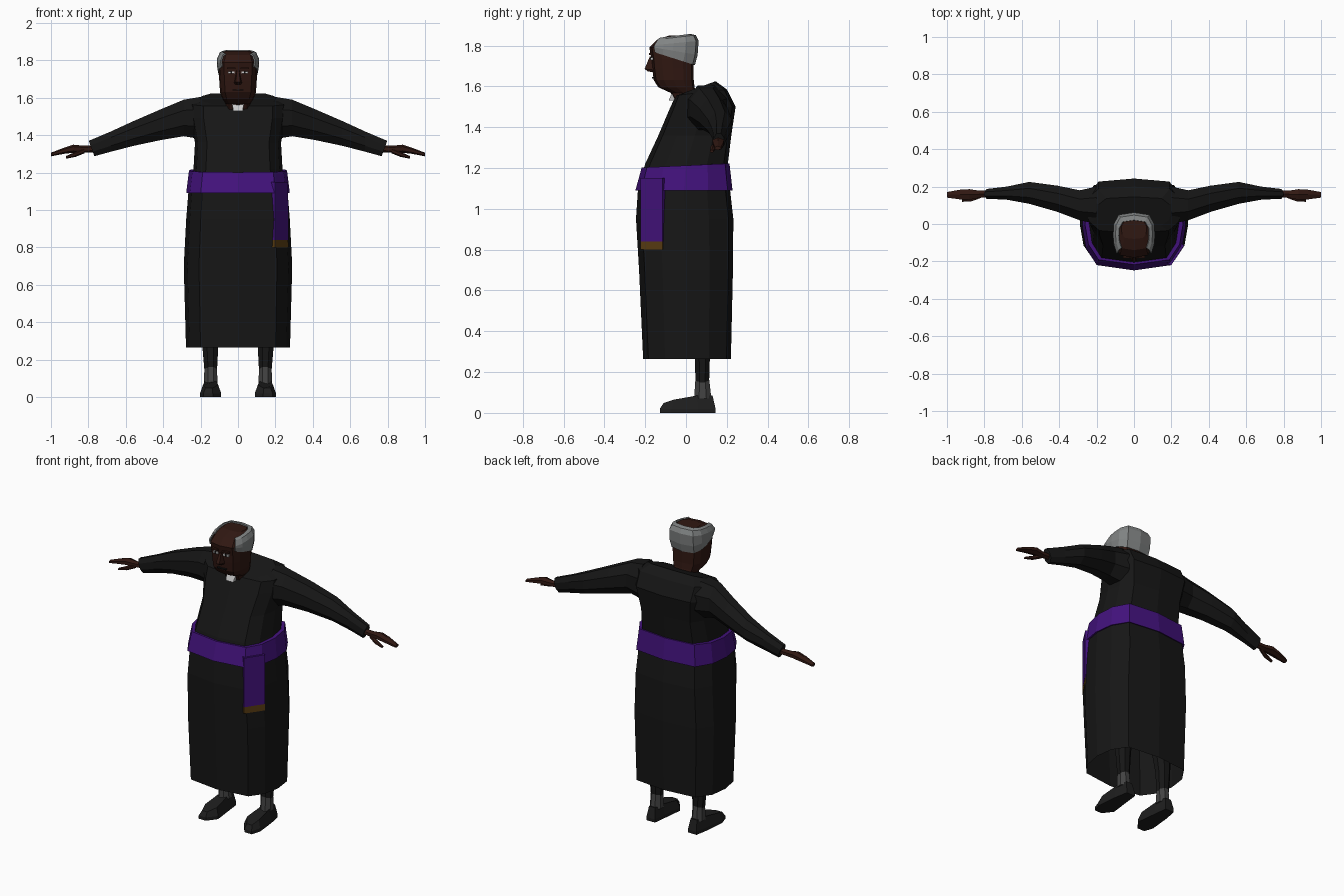
import bpy, bmesh, math
from mathutils import Vector

if "Cube" in bpy.data.objects:
    bpy.data.objects.remove(bpy.data.objects["Cube"])


def material(name, r, g, b):
    m = bpy.data.materials.new(name)
    m.diffuse_color = (r, g, b, 1)
    m.use_nodes = True
    m.node_tree.nodes["Principled BSDF"].inputs["Base Color"].default_value = m.diffuse_color
    return m


BLACK = material("black_cloth", .008, .008, .008)
SHOE = material("shoe_leather", .013, .013, .013)
SOCK = material("sock_grey", .055, .055, .055)
SKIN = material("skin", .03, .009, .006)
HAIR = material("hair_grey", .22, .23, .23)
PURPLE = material("purple_silk", .055, .006, .2)
GOLD = material("gold_fringe", .1, .045, .006)
WHITE = material("white", .7, .7, .7)


def loft(name, rings, mat, caps=(True, True), closed=True, mirror=False):
    """Skin a list of equal-length point rings with flat quads."""
    bm = bmesh.new()
    rows = [[bm.verts.new(p) for p in ring] for ring in rings]
    n = len(rows[0])
    for a, b in zip(rows, rows[1:]):
        for i in range(n if closed else n - 1):
            j = (i + 1) % n
            bm.faces.new((a[i], a[j], b[j], b[i]))
    if caps[0]:
        bm.faces.new(rows[0])
    if caps[1]:
        bm.faces.new(rows[-1])
    bmesh.ops.recalc_face_normals(bm, faces=bm.faces)
    me = bpy.data.meshes.new(name)
    bm.to_mesh(me)
    bm.free()
    ob = bpy.data.objects.new(name, me)
    bpy.context.collection.objects.link(ob)
    me.materials.append(mat)
    if mirror:
        ob.modifiers.new("mirror", 'MIRROR').use_mirror_merge = False
    return ob


def mirrored(half):
    """Complete a half outline (first and last point on the x = 0 line)."""
    return half + [(-x, y) for x, y in reversed(half[1:-1])]


SECTION = mirrored([(0, -1), (.72, -.88), (.93, -.5), (1, 0), (.95, .5), (.74, .9), (0, 1)])


def level(z, hx, yf, yb, drop=0, outline=SECTION):
    """Horizontal ring; drop lowers its front edge."""
    c, r = (yf + yb) / 2, (yb - yf) / 2
    return [Vector((x * hx, c + y * r, z - drop * (1 - y) / 2)) for x, y in outline]


def limb_ring(x, y0, y1, z0, z1, lean=0, n=8):
    """Ring across the x axis; lean shifts its top outwards."""
    pts = []
    for i in range(n):
        a = 2 * math.pi * (i + .5) / n
        s, c = math.sin(a) / .924, math.cos(a) / .924
        pts.append((x + lean * s, (y0 + y1) / 2 + c * (y1 - y0) / 2, (z0 + z1) / 2 + s * (z1 - z0) / 2))
    return pts


def slab(name, corners, depth, mat, mirror=False):
    """Thin plate: a quad extruded by a depth vector."""
    q = [Vector(c) for c in corners]
    return loft(name, [q, [p + Vector(depth) for p in q]], mat, mirror=mirror)


# Robe, open at the hem
loft("robe", [level(*r) for r in (
    (.265, .278, -.21, .22), (.7, .29, -.23, .23), (.95, .277, -.245, .232),
    (1.1, .265, -.235, .215), (1.22, .238, -.2, .205), (1.36, .23, -.135, .222),
    (1.5, .255, -.08, .243, .01), (1.585, .258, -.05, .20, .03), (1.625, .20, -.02, .145, .06))],
    BLACK, caps=(False, True))

# Sash around the waist with a thick rim, and its hanging end
loft("sash", [level(*r) for r in (
    (1.1, .255, -.225, .205, .01), (1.09, .277, -.248, .228), (1.222, .262, -.217, .213, .02),
    (1.222, .235, -.19, .19, .02))], PURPLE, caps=(False, False))
for nm, z0, z1, mat in (("sash_tail", .84, 1.15, PURPLE), ("sash_fringe", .80, .84, GOLD)):
    slab(nm, [(.198, -.222, z0), (.27, -.115, z0), (.268, -.115, z1), (.198, -.222, z1)],
         (-.025, .018, 0), mat)

# Clerical collar tab
slab("collar_tab", [(-.025, -.085, 1.53), (.025, -.085, 1.53), (.032, -.067, 1.572), (-.032, -.067, 1.572)],
     (0, .03, 0), WHITE)

# Sleeves
loft("sleeves", [limb_ring(*r) for r in (
    (.2, .0, .2, 1.38, 1.605), (.29, .02, .18, 1.395, 1.59), (.41, .065, .205, 1.375, 1.54),
    (.56, .108, .225, 1.343, 1.475), (.68, .13, .2, 1.312, 1.42), (.783, .135, .187, 1.288, 1.37, .015))],
    BLACK, mirror=True)

# Hands and thumbs
loft("hands", [limb_ring(*r, 0, 6) for r in (
    (.76, .145, .178, 1.31, 1.345), (.83, .138, .18, 1.308, 1.343), (.88, .128, .188, 1.308, 1.348),
    (.93, .13, .185, 1.302, 1.332), (1.0, .14, .172, 1.288, 1.306))], SKIN, mirror=True)
loft("thumbs", [limb_ring(*r, 0, 6) for r in (
    (.82, .138, .165, 1.305, 1.33), (.87, .12, .145, 1.285, 1.31), (.92, .118, .135, 1.275, 1.288))],
    SKIN, mirror=True)


# Legs, socks and shoes
def leg_ring(z, cx, cy, rx, ry, n=8):
    return [(cx + rx * math.cos(a), cy + ry * math.sin(a), z)
            for a in (2 * math.pi * (i + .5) / n for i in range(n))]


loft("trouser_legs", [leg_ring(.15, .146, .08, .037, .036), leg_ring(.27, .148, .08, .046, .04),
                      leg_ring(.7, .13, .05, .08, .08)], BLACK, mirror=True)
loft("socks", [leg_ring(.07, .146, .082, .04, .046), leg_ring(.16, .146, .08, .036, .037)],
     SOCK, mirror=True)
SOLE = [(.115, .145), (.175, .145), (.19, .06), (.203, -.07), (.185, -.128),
        (.135, -.128), (.09, -.07), (.105, .06)]
shoe_top = []
for x, y in SOLE:
    z = .085 if y > 0 else (.065 if y > -.1 else .048)
    shoe_top.append((.146 + (x - .146) * .72, .02 + (y - .02) * .88, z))
loft("shoes", [[(x, y, 0) for x, y in SOLE], [(x, y, .02) for x, y in SOLE], shoe_top], SHOE, mirror=True)

# Head with neck, thrust forward
loft("head", [level(*r) for r in (
    (1.5, .07, -.04, .075), (1.568, .066, -.075, .05), (1.595, .084, -.135, .042), (1.63, .096, -.158, .038),
    (1.69, .1, -.166, .037), (1.735, .103, -.17, .037), (1.79, .104, -.18, .045),
    (1.83, .092, -.14, .036), (1.85, .068, -.08, .02))], SKIN)

# Hair around the sides and back, leaving the crown bald
HALF = [(.82, -.78), (.96, -.4), (1, 0), (.97, .5), (.74, .9), (0, 1)]
HAIRLINE = HALF + [(-x, y) for x, y in reversed(HALF[:-1])]
rows = []
for hx, yf, yb, z0, slope in ((.103, -.175, .04, 1.74, -.035), (.109, -.182, .053, 1.775, -.02),
                              (.108, -.18, .058, 1.81, .012), (.096, -.16, .045, 1.836, .012),
                              (.08, -.145, .02, 1.843, .01)):
    c, r = (yf + yb) / 2, (yb - yf) / 2
    rows.append([(x * hx, c + y * r, z0 + slope * y) for x, y in HAIRLINE])
hair = loft("hair", rows, HAIR, caps=(False, False), closed=False)
solid = hair.modifiers.new("thickness", 'SOLIDIFY')
solid.thickness, solid.offset = .008, 0

# Face: nose wedge, eyes with pupils, brows, mouth
loft("nose", [[(-.008, -.16, 1.745), (.008, -.16, 1.745), (.006, -.178, 1.745), (-.006, -.178, 1.745)],
              [(-.022, -.155, 1.68), (.022, -.155, 1.68), (.012, -.203, 1.685), (-.012, -.203, 1.685)],
              [(-.018, -.15, 1.67), (.018, -.15, 1.67), (.008, -.185, 1.672), (-.008, -.185, 1.672)]], SKIN)


def face_patch(name, x0, x1, z0, z1, y, mat, mirror=True):
    slab(name, [(x0, y, z0), (x1, y, z0), (x1, y, z1), (x0, y, z1)], (0, .03, 0), mat, mirror)


face_patch("eyes", .018, .054, 1.73, 1.742, -.174, WHITE)
face_patch("pupils", .031, .041, 1.729, 1.743, -.176, BLACK)
face_patch("brows", .014, .06, 1.753, 1.763, -.182, SKIN)
face_patch("mouth", -.03, .03, 1.638, 1.645, -.167, BLACK, False)
